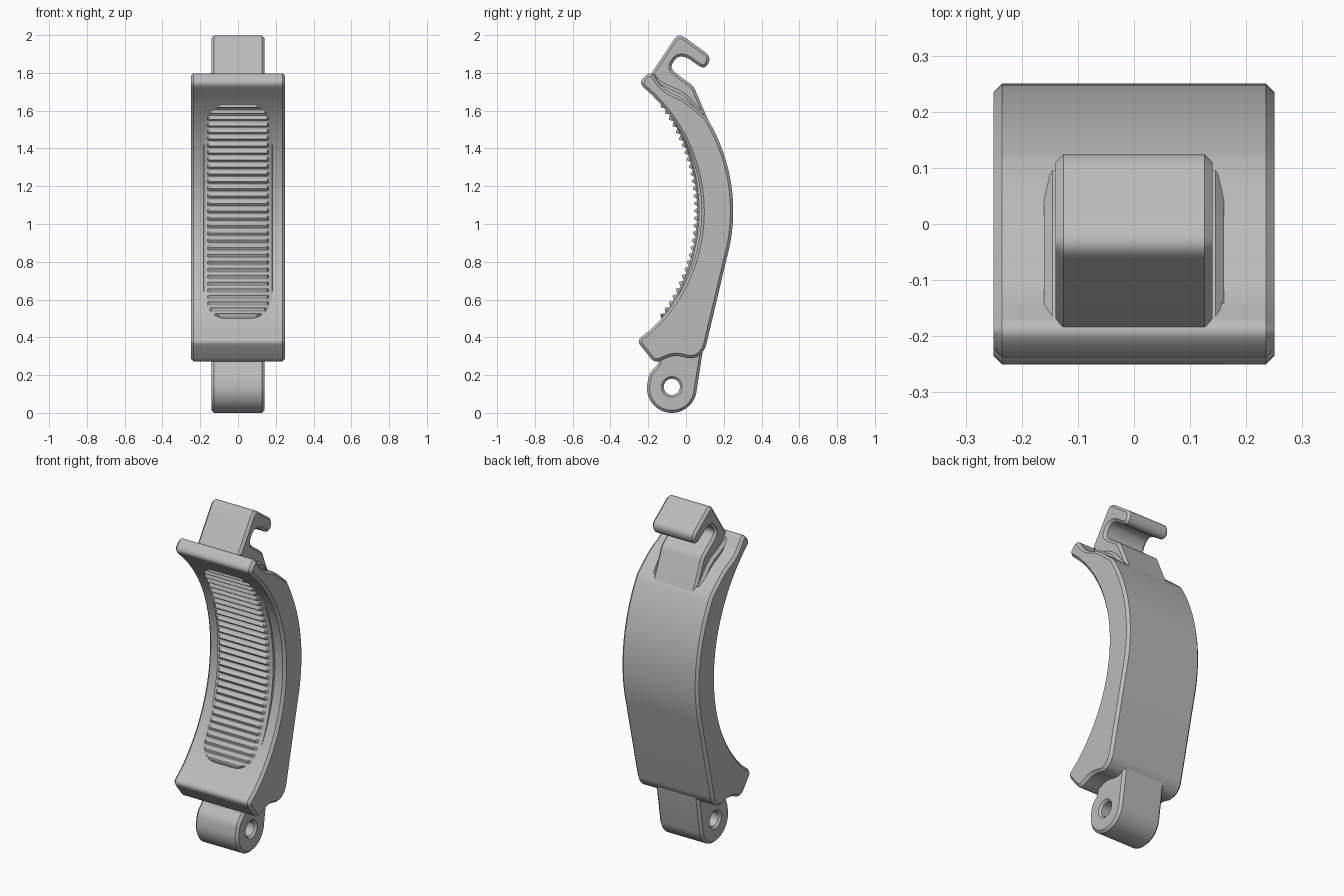
import bpy, bmesh
from math import sin, cos, pi, radians
from mathutils import Vector

cube = bpy.data.objects.get("Cube")
if cube:
    bpy.data.objects.remove(cube, do_unlink=True)

grey = bpy.data.materials.new("plain grey")
grey.use_nodes = True
grey.diffuse_color = (0.5, 0.5, 0.5, 1)
grey.node_tree.nodes["Principled BSDF"].inputs["Base Color"].default_value = grey.diffuse_color


def finish(name, bm):
    mesh = bpy.data.meshes.new(name)
    bm.to_mesh(mesh)
    bm.free()
    mesh.materials.append(grey)
    obj = bpy.data.objects.new(name, mesh)
    bpy.context.collection.objects.link(obj)
    return obj


def smooth(obj):
    bpy.ops.object.select_all(action='DESELECT')
    obj.select_set(True)
    bpy.context.view_layer.objects.active = obj
    bpy.ops.object.shade_smooth_by_angle(angle=radians(30))


def arc(y, z, r, start, end, steps):
    """Points on an arc in the side plane, angles in degrees."""
    angles = [radians(start + (end - start) * i / steps) for i in range(steps + 1)]
    return [(y + r * cos(a), z + r * sin(a), 0) for a in angles]


def rounded(points, steps=5):
    """Round each (y, z, radius) corner that has a radius."""
    out = []
    for i, (y, z, r) in enumerate(points):
        p = Vector((y, z))
        if not r:
            out.append(p)
            continue
        a = Vector(points[i - 1][:2]) - p
        b = Vector(points[(i + 1) % len(points)][:2]) - p
        a = p + a.normalized() * min(r, a.length * 0.48)
        b = p + b.normalized() * min(r, b.length * 0.48)
        for k in range(steps + 1):
            t = k / steps
            out.append(a * (1 - t) ** 2 + p * 2 * t * (1 - t) + b * t * t)
    return out


def prism(name, points, half, chamfer):
    """Side profile across x; the side edges are chamfered by mitred inner outlines."""
    outline = rounded(points)
    count = len(outline)
    area = sum(outline[i - 1].cross(outline[i]) for i in range(count))
    turn = 1 if area > 0 else -1
    inner = []
    for i, p in enumerate(outline):
        d1 = (p - outline[i - 1]).normalized()
        d2 = (outline[(i + 1) % count] - p).normalized()
        n1, n2 = (Vector((-d.y, d.x)) * turn for d in (d1, d2))
        inner.append(p + (n1 + n2) * chamfer / (1 + n1.dot(n2)))
    bm = bmesh.new()
    rings = [[bm.verts.new((x, p.x, p.y)) for p in ring] for x, ring in (
        (-half, inner), (chamfer - half, outline), (half - chamfer, outline), (half, inner))]
    for a, b in zip(rings, rings[1:]):
        for i in range(count):
            bm.faces.new((a[i - 1], a[i], b[i], b[i - 1]))
    caps = [bm.faces.new(rings[0]), bm.faces.new(rings[-1])]
    bmesh.ops.recalc_face_normals(bm, faces=bm.faces)
    bmesh.ops.triangulate(bm, faces=caps, ngon_method='EAR_CLIP')
    return finish(name, bm)


# Curved main body: back arc, underside, front lip, hollow front, top slope
body = prism("curved_body",
             arc(-0.688, 1.07, 0.938, 31.5, -15.5, 24)
             + [(0.1, 0.33, 0.035), (0.04, 0.28, 0.06), (-0.06, 0.31, 0.06),
                (-0.165, 0.262, 0.035), (-0.262, 0.383, 0.034)]
             + arc(-0.778, 1.065, 0.86, -46.5, 46, 36)
             + [(-0.251, 1.747, 0.036), (-0.187, 1.812, 0.036), (-0.12, 1.71, 0.06),
                (-0.01, 1.665, 0.06)], 0.25, 0.015)
smooth(body)

# Raised foot around the base of the hook
foot = prism("hook_foot", [(-0.175, 1.785, 0), (-0.1, 1.735, 0.04), (0, 1.695, 0.05),
                           (0.095, 1.58, 0), (0.06, 1.5, 0), (-0.1, 1.65, 0)], 0.16, 0.015)
smooth(foot)

# Hook with its open slot towards the back
hook = prism("top_hook", [(-0.185, 1.795, 0), (-0.04, 2.012, 0.04), (0.135, 1.885, 0.04),
                          (0.1, 1.815, 0.04), (-0.005, 1.888, 0.03), (-0.05, 1.885, 0.035),
                          (-0.085, 1.83, 0.04), (-0.05, 1.795, 0.03), (0.04, 1.73, 0.02),
                          (0.13, 1.52, 0), (0.09, 1.47, 0), (-0.08, 1.65, 0)], 0.14, 0.014)
smooth(hook)

# Hinge lug
lug = prism("hinge_lug", arc(-0.075, 0.132, 0.132, -13, -185, 28)
            + [(-0.195, 0.21, 0.03), (-0.145, 0.26, 0.02), (-0.14, 0.36, 0),
               (0.1, 0.4, 0)], 0.14, 0.014)

# Pin hole with countersunk rims, cut through the lug
bm = bmesh.new()
rings = []
for x, r in ((-0.16, 0.075), (-0.128, 0.043), (0.128, 0.043), (0.16, 0.075)):
    rings.append([bm.verts.new((x, -0.075 + r * cos(k * pi / 16), 0.138 + r * sin(k * pi / 16)))
                  for k in range(32)])
for a, b in zip(rings, rings[1:]):
    for k in range(32):
        bm.faces.new((a[k - 1], a[k], b[k], b[k - 1]))
bm.faces.new(rings[0])
bm.faces.new(rings[-1])
bmesh.ops.recalc_face_normals(bm, faces=bm.faces)
cutter = finish("pin_hole_cutter", bm)
cut = lug.modifiers.new("pin hole", 'BOOLEAN')
cut.operation = 'DIFFERENCE'
cut.solver = 'EXACT'
cut.object = cutter
bpy.context.view_layer.objects.active = lug
bpy.ops.object.modifier_apply(modifier=cut.name)
bpy.data.objects.remove(cutter, do_unlink=True)
smooth(lug)

# Ribbed grip pad: rounded outline, ribs rippling along the arc
RIBS, STEPS, SPAN = 31, 8, radians(37)
bm = bmesh.new()
rows = []
for i in range(RIBS * STEPS + 1):
    t = 2 * i / (RIBS * STEPS) - 1
    a = t * SPAN
    corner = min(1, max(0, (abs(t) - 0.83) / 0.17))
    half = 0.075 + 0.11 * (1 - corner ** 2) ** 0.5
    peak = 0.945 - 0.009 * cos(2 * pi * i / STEPS + pi)
    section = [(half, 0.985), (half - 0.004, 0.962), (half - 0.024, 0.954), (half - 0.032, peak)]
    section = [(-x, r) for x, r in section] + [(x, r) for x, r in reversed(section)]
    rows.append([bm.verts.new((x, -0.893 + r * cos(a), 1.07 + r * sin(a))) for x, r in section])
for low, high in zip(rows, rows[1:]):
    for j in range(len(low) - 1):
        bm.faces.new((low[j], low[j + 1], high[j + 1], high[j]))
pad = finish("ribbed_grip_pad", bm)
smooth(pad)
